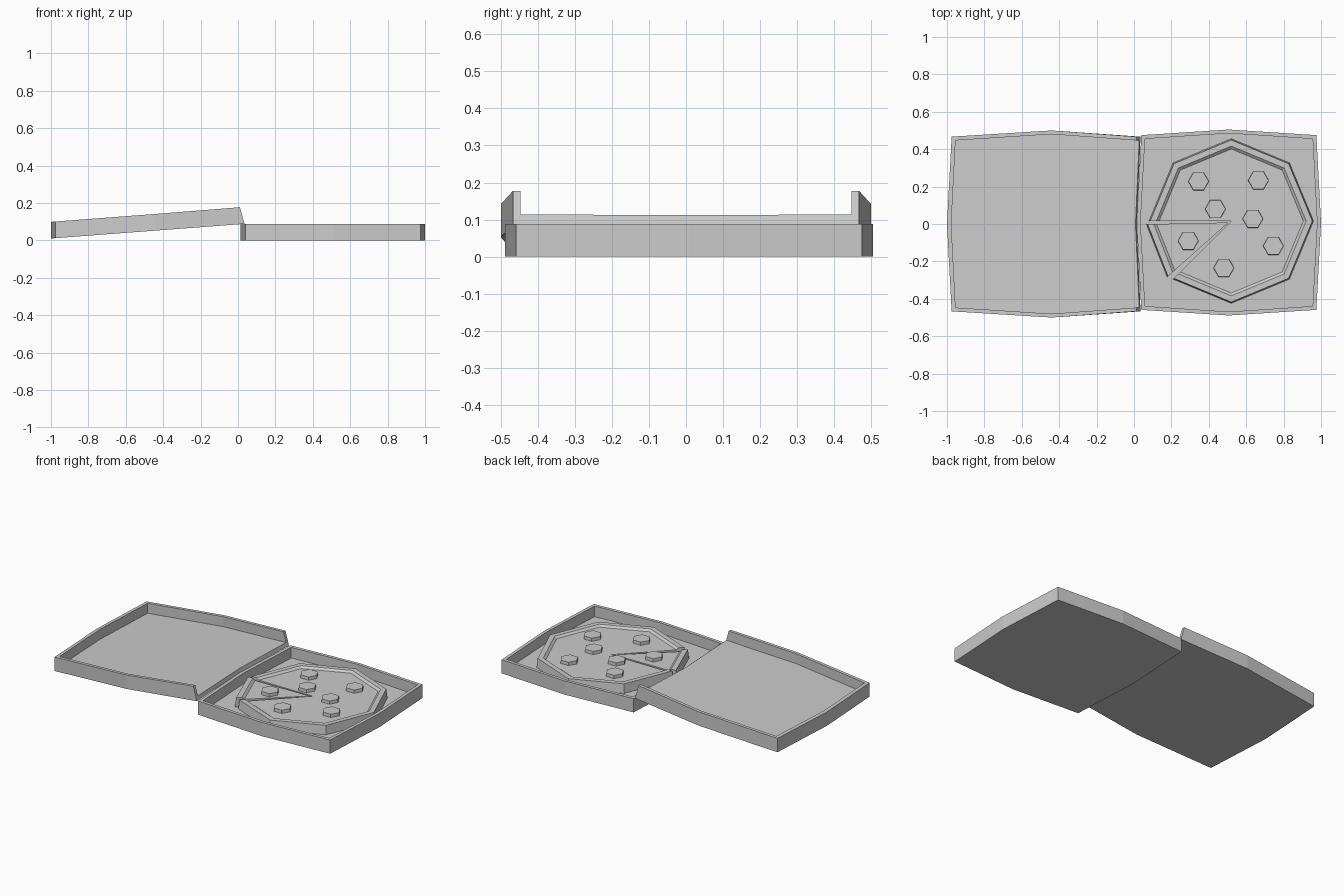
import bpy, bmesh
from math import cos, sin, radians

if "Cube" in bpy.data.objects:
    bpy.data.objects.remove(bpy.data.objects["Cube"])


def finish(name, bm):
    bmesh.ops.recalc_face_normals(bm, faces=bm.faces[:])
    mesh = bpy.data.meshes.new(name)
    bm.to_mesh(mesh)
    bm.free()
    obj = bpy.data.objects.new(name, mesh)
    bpy.context.collection.objects.link(obj)
    return obj


def shell(name, outer, inner, height, floor, place, hinge=None):
    """Shallow walled tray; with a hinge point the wall is left open there."""
    bm = bmesh.new()
    ring = lambda pts, h: [bm.verts.new(place(x, y, h)) for x, y in pts]
    rings = [ring(outer, 0), ring(outer, height), ring(inner, height), ring(inner, floor)]
    n = len(outer)
    for p, q in zip(rings, rings[1:]):
        for i in range(n if hinge is None else n - 1):
            j = (i + 1) % n
            bm.faces.new((p[i], p[j], q[j], q[i]))
    if hinge is None:
        bm.faces.new(rings[0])
        bm.faces.new(rings[3])
    else:
        low, = ring([hinge], 0)
        top, = ring([hinge], floor)
        bm.faces.new(rings[0] + [low])
        bm.faces.new(rings[3] + [top])
        for k in (0, -1):
            bm.faces.new([r[k] for r in rings])
            bm.faces.new((low, top, rings[3][k], rings[0][k]))
    return finish(name, bm)


def pizza_part(name, centre, radius, angles):
    """Sector swept from a crust profile, closed with two cut faces."""
    profile = [(1.0, 0.02), (0.985, 0.078), (0.91, 0.078), (0.875, 0.066)]
    bm = bmesh.new()
    cx, cy = centre
    low = bm.verts.new((cx, cy, 0.02))
    top = bm.verts.new((cx, cy, 0.066))
    cols = [[bm.verts.new((cx + radius * r * cos(radians(a)),
                           cy + radius * r * sin(radians(a)), z))
             for r, z in profile] for a in angles]
    for p, q in zip(cols, cols[1:]):
        for i in range(len(profile) - 1):
            bm.faces.new((p[i], q[i], q[i + 1], p[i + 1]))
        bm.faces.new((p[-1], q[-1], top))
        bm.faces.new((p[0], q[0], low))
    for c in (cols[0], cols[-1]):
        bm.faces.new([low] + c + [top])
    return finish(name, bm)


# Bottom tray of the box
def bulged(hx, hy, bx, by):
    return [(0.507 + x, 0.008 + y) for x, y in
            ((-hx, -hy), (0, -by), (hx, -hy), (bx, 0),
             (hx, hy), (0, by), (-hx, hy), (-bx, 0))]


shell("box_base", bulged(0.468, 0.467, 0.493, 0.497),
      bulged(0.448, 0.447, 0.472, 0.477), 0.088, 0.02,
      lambda x, y, h: (x, y, h))


# Tilted lid, open along the hinge
def lid_place(x, y, h):
    lean = 0.28 * h if x > -0.2 else 0
    return (x - lean, y, 0.086 + 0.0755 * x + h)


def lid_chain(corner, side, left, mid):
    half = [(0.035, -corner), (-0.44, -side), (left, -corner)]
    return half + [(mid, 0)] + [(x, -y) for x, y in reversed(half)]


shell("box_lid", lid_chain(0.467, 0.5, -0.975, -1.0),
      lid_chain(0.447, 0.48, -0.954, -0.977), 0.089, 0.025,
      lid_place, hinge=(0.015, 0))

# Eight-sided pizza with one slice pulled slightly away
pizza_part("pizza", (0.52, 0.016), 0.44, range(225, 541, 45))
pizza_part("pizza_slice", (0.505, 0.008), 0.439, (181.2, 221.7))

# Hexagonal toppings
for i, (x, y) in enumerate([(0.345, 0.228), (0.665, 0.233), (0.435, 0.08),
                            (0.635, 0.028), (0.29, -0.09), (0.745, -0.117),
                            (0.48, -0.235)]):
    bm = bmesh.new()
    bmesh.ops.create_cone(bm, cap_ends=True, segments=6,
                          radius1=0.056, radius2=0.054, depth=0.025)
    # put a corner on the x axis
    v = max(bm.verts, key=lambda p: p.co.x)
    if abs(v.co.y) > 0.01:
        for p in bm.verts:
            p.co.x, p.co.y = -p.co.y, p.co.x
    bmesh.ops.translate(bm, verts=bm.verts[:], vec=(x, y, 0.0735))
    finish(f"topping_{i + 1}", bm)
